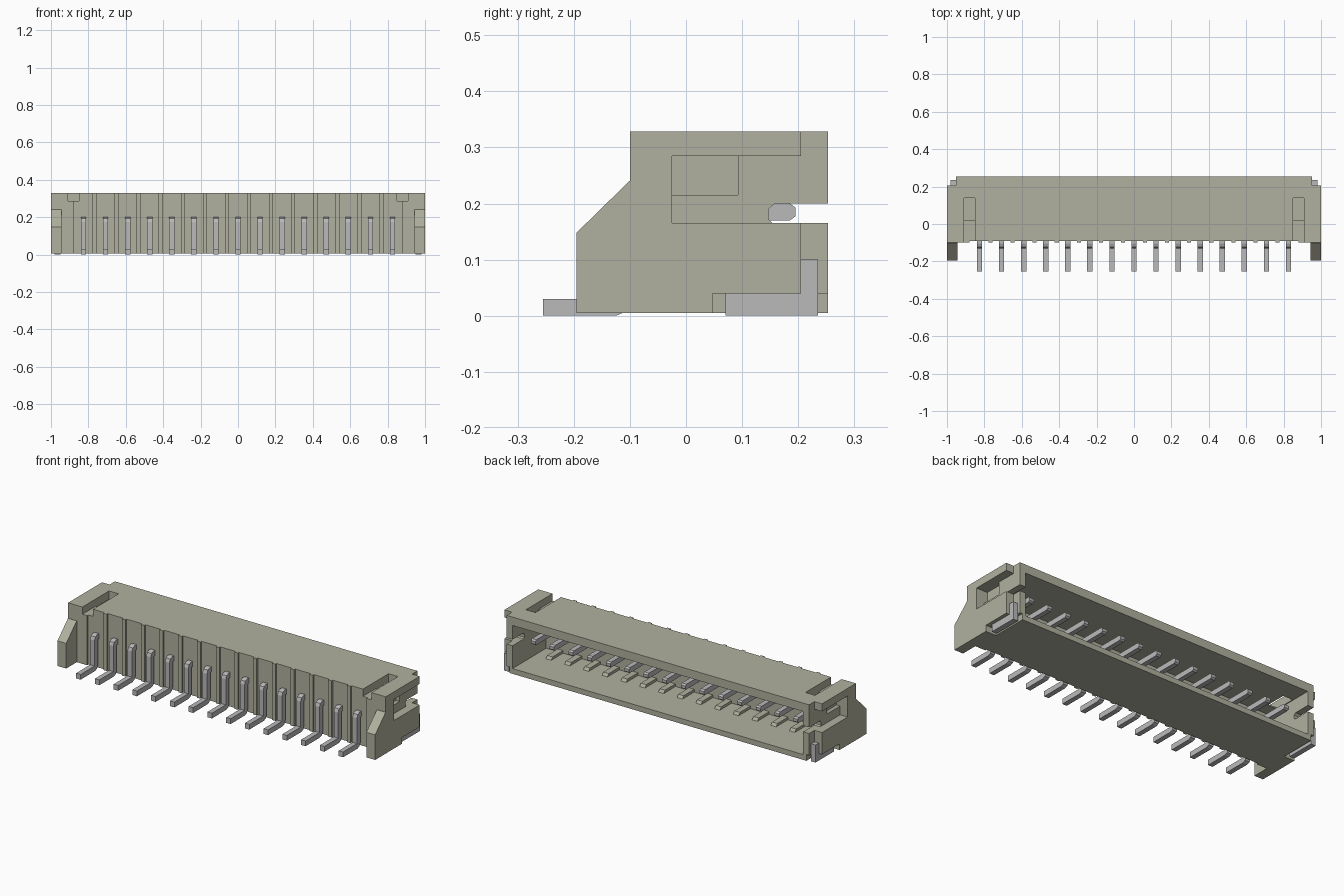
import bpy, bmesh

if "Cube" in bpy.data.objects:
    bpy.data.objects.remove(bpy.data.objects["Cube"], do_unlink=True)


def material(name, rgb, metallic=0.0):
    m = bpy.data.materials.new(name)
    m.use_nodes = True
    m.diffuse_color = (*rgb, 1)
    m.node_tree.nodes["Principled BSDF"].inputs["Base Color"].default_value = (*rgb, 1)
    return m


BEIGE = material("beige plastic", (0.44, 0.44, 0.35))
METAL = material("grey metal", (0.49, 0.49, 0.50))


def add_prism(bm, profile, x0, x1):
    """Extrude a (y, z) outline from x0 to x1."""
    a, b = sorted((x0, x1))
    verts = [bm.verts.new((a, y, z)) for y, z in profile]
    face = bm.faces.new(verts)
    res = bmesh.ops.extrude_face_region(bm, geom=[face])
    moved = [g for g in res["geom"] if isinstance(g, bmesh.types.BMVert)]
    bmesh.ops.translate(bm, verts=moved, vec=(b - a, 0, 0))


def rect(y0, y1, z0, z1):
    return [(y0, z0), (y1, z0), (y1, z1), (y0, z1)]


def make(name, prisms, mat):
    """One object out of (profile, x0, x1) prisms."""
    bm = bmesh.new()
    for p in prisms:
        add_prism(bm, *p)
    bmesh.ops.recalc_face_normals(bm, faces=bm.faces)
    me = bpy.data.meshes.new(name)
    bm.to_mesh(me)
    bm.free()
    me.materials.append(mat)
    ob = bpy.data.objects.new(name, me)
    bpy.context.collection.objects.link(ob)
    return ob


def cut(target, profile, x0, x1, op="DIFFERENCE"):
    tool = make("cutter", [(profile, x0, x1)], BEIGE)
    tool.hide_render = True
    mod = target.modifiers.new("cut", "BOOLEAN")
    mod.operation, mod.solver, mod.object = op, "EXACT", tool
    bpy.context.view_layer.objects.active = target
    bpy.ops.object.modifier_apply(modifier=mod.name)
    bpy.data.objects.remove(tool, do_unlink=True)


PITCH, COUNT = 0.118, 15
PIN_X = [(i - (COUNT - 1) / 2) * PITCH for i in range(COUNT)]

# Housing shell, hollow and open at the back
housing = make("housing", [(rect(-0.10, 0.253, 0.005, 0.328), -1, 1)], BEIGE)
cut(housing, rect(-0.05, 0.30, 0.035, 0.28), -0.915, 0.915)
cut(housing, rect(-0.20, -0.09, -0.1, 0.5), -0.88, 0.88)

cheek = [(-0.195, 0.005), (-0.09, 0.005), (-0.09, 0.2495), (-0.195, 0.148)]
for s in (-1, 1):
    # Sloped front cheek
    cut(housing, [(-0.195, 0.005), (-0.095, 0.005), (-0.095, 0.24), (-0.101, 0.24),
                  (-0.195, 0.148)], s * 0.945, s, "UNION")
    # Rear corner step, side recess, deeper window and open side slot
    cut(housing, rect(0.205, 0.30, -0.1, 0.5), s * 0.952, s * 1.1)
    cut(housing, rect(-0.025, 0.30, 0.165, 0.285), s * 0.952, s * 1.1)
    cut(housing, rect(-0.025, 0.093, 0.215, 0.285), s * 0.93, s * 1.1)
    cut(housing, [(0.147, 0.172), (0.154, 0.165), (0.30, 0.165), (0.30, 0.2),
                  (0.158, 0.2), (0.147, 0.19)], s * 0.88, s * 1.1)
    # Notch for the solder tab
    cut(housing, rect(0.047, 0.30, -0.1, 0.04), s * 0.935, s * 1.1)
    # Latch channel in the top, open through to the cavity at its rear
    cut(housing, rect(-0.2, 0.14, 0.287, 0.5), s * 0.85, s * 0.91)
    cut(housing, rect(0.02, 0.14, 0.26, 0.5), s * 0.85, s * 0.91)

# Narrow ribs on the front wall between pins
make("front_ribs", [(rect(-0.10, -0.085, 0.005, 0.328), x + PITCH / 2 - 0.011, x + PITCH / 2 + 0.011)
                    for x in PIN_X[:-1]], BEIGE)

# Small pads on the cavity floor below the pins
make("floor_pads", [([(-0.055, 0.03), (0.06, 0.03), (0.045, 0.05), (-0.055, 0.05)],
                     x - 0.017, x + 0.017) for x in PIN_X], BEIGE)

# Bent contact pins: foot, riser and contact inside the cavity
pin = [(-0.255, 0), (-0.125, 0), (-0.108, 0.007), (-0.10, 0.025), (-0.10, 0.17),
       (0.185, 0.17), (0.195, 0.177), (0.195, 0.193), (0.185, 0.2), (-0.105, 0.2),
       (-0.123, 0.193), (-0.13, 0.175), (-0.13, 0.03), (-0.255, 0.03)]
make("contact_pins", [(pin, x - 0.014, x + 0.014) for x in PIN_X], METAL)

# L-shaped solder tabs at both ends
tab = [(0.07, 0), (0.235, 0), (0.235, 0.10), (0.205, 0.10), (0.205, 0.04), (0.07, 0.04)]
for s, side in ((1, "left"), (-1, "right")):
    make(side + "_solder_tab", [(tab, s * 0.95, s * 0.98)], METAL)
